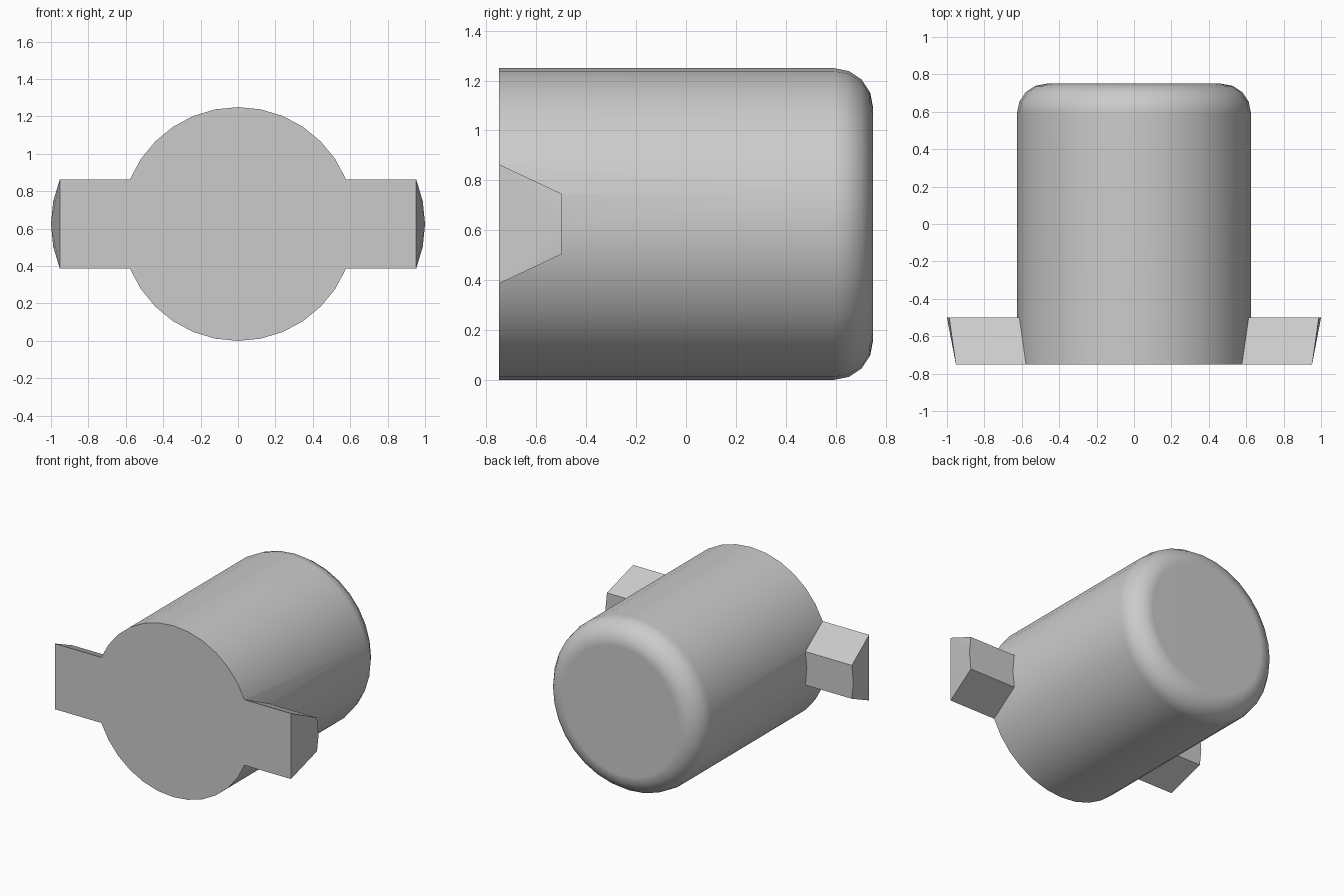
import bpy, bmesh, math
from mathutils import Matrix, Vector

cube = bpy.data.objects.get("Cube")
if cube:
    bpy.data.objects.remove(cube, do_unlink=True)

R, HALF, FILLET, SIDES = 0.625, 0.75, 0.156, 32
LUG_OUT, LUG_BACK = 0.375, -0.5

grey = bpy.data.materials.new("plain grey")
grey.diffuse_color = (0.6, 0.6, 0.6, 1)
grey.use_nodes = True
grey.node_tree.nodes["Principled BSDF"].inputs["Base Color"].default_value = (0.6, 0.6, 0.6, 1)


def add_object(name, bm):
    bmesh.ops.recalc_face_normals(bm, faces=bm.faces)
    mesh = bpy.data.meshes.new(name)
    bm.to_mesh(mesh)
    bm.free()
    mesh.materials.append(grey)
    obj = bpy.data.objects.new(name, mesh)
    bpy.context.collection.objects.link(obj)
    return obj


# Barrel: cylinder lying along y, with the back rim rounded
bm = bmesh.new()
lie_down = Matrix.Translation((0, 0, R)) @ Matrix.Rotation(math.pi / 2, 4, "X")
bmesh.ops.create_cone(bm, cap_ends=True, segments=SIDES, radius1=R, radius2=R,
                      depth=2 * HALF, matrix=lie_down)
rim = [e for e in bm.edges if all(v.co.y > 0 for v in e.verts)]
bmesh.ops.bevel(bm, geom=rim, offset=FILLET, segments=4, profile=0.5, affect="EDGES")
barrel = add_object("barrel_with_lugs", bm)

# Side lugs: one tapered bar through the barrel, ends follow its facets
bm = bmesh.new()
for side in (-1, 1):
    for y, steps in ((-HALF, (-2, 2)), (LUG_BACK, (-1, 0, 1))):
        for step in steps:
            a = step * 2 * math.pi / SIDES
            bm.verts.new(Vector((side * (R * math.cos(a) + LUG_OUT), y, R + R * math.sin(a))))
bmesh.ops.convex_hull(bm, input=bm.verts)
bmesh.ops.dissolve_limit(bm, angle_limit=0.01, verts=bm.verts, edges=bm.edges)
lugs = add_object("lug_bar", bm)

# Join both into one solid
bpy.context.view_layer.objects.active = barrel
barrel.select_set(True)
union = barrel.modifiers.new("union", "BOOLEAN")
union.operation = "UNION"
union.solver = "EXACT"
union.object = lugs
bpy.ops.object.modifier_apply(modifier=union.name)
bpy.data.objects.remove(lugs, do_unlink=True)

# Smooth barrel, flat end cap and crisp lugs
bpy.ops.object.shade_smooth_by_angle(angle=math.radians(30))
normals = barrel.modifiers.new("weighted normals", "WEIGHTED_NORMAL")
normals.keep_sharp = True
